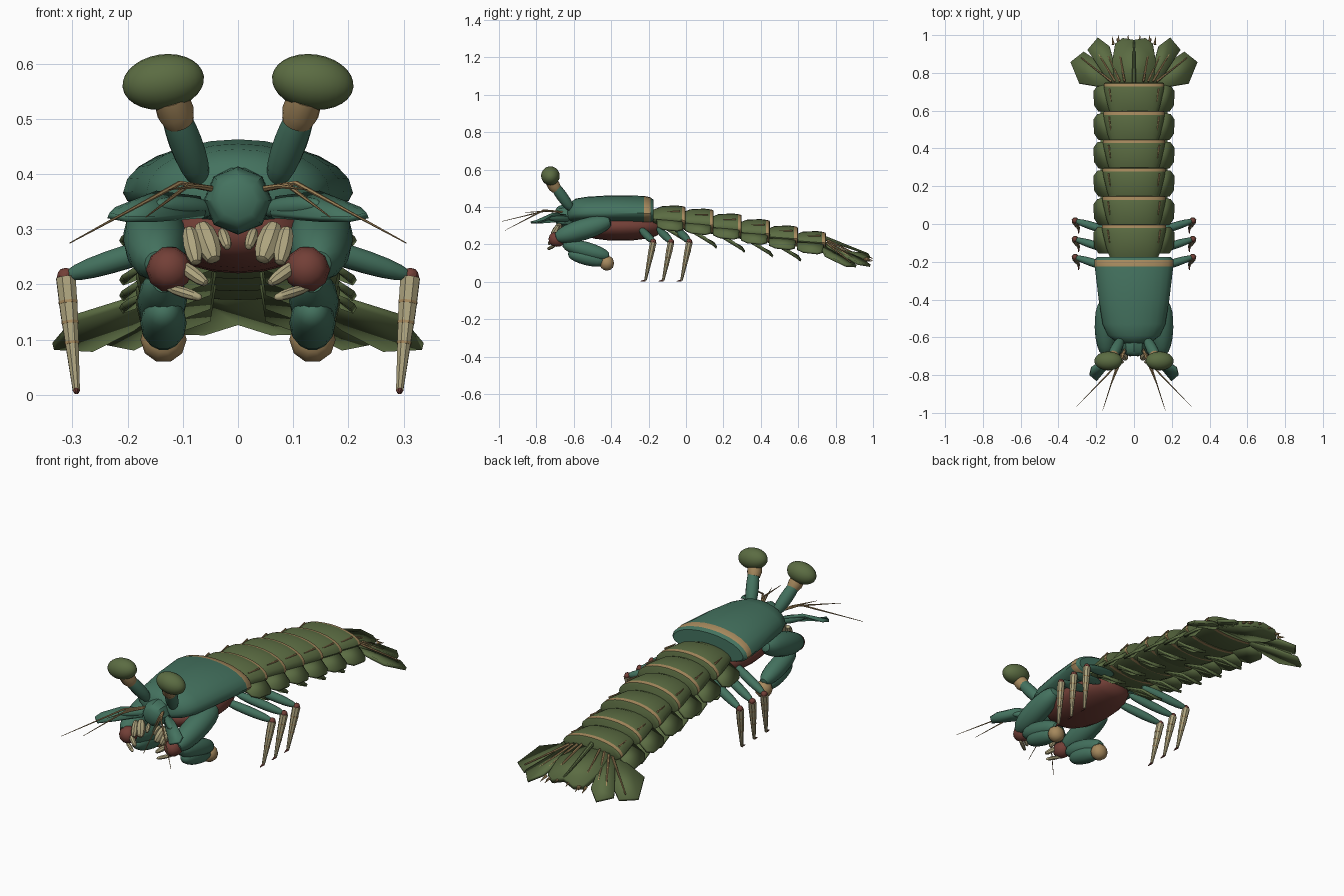
import bpy
import bmesh
from math import pi, sin, cos, radians
from mathutils import Vector

if "Cube" in bpy.data.objects:
    bpy.data.objects.remove(bpy.data.objects["Cube"])


def material(name, rgb):
    m = bpy.data.materials.new(name)
    m.diffuse_color = (*rgb, 1)
    m.use_nodes = True
    m.node_tree.nodes["Principled BSDF"].inputs["Base Color"].default_value = (*rgb, 1)
    return m


TEAL = material("teal shell", (0.058, 0.17, 0.115))
OLIVE = material("olive shell", (0.105, 0.15, 0.055))
TAN = material("tan trim", (0.38, 0.25, 0.11))
CREAM = material("cream limb", (0.42, 0.37, 0.21))
RED = material("brick red", (0.17, 0.05, 0.038))


def finish(bm, name, *mats):
    bmesh.ops.remove_doubles(bm, verts=bm.verts, dist=0.0003)
    bmesh.ops.recalc_face_normals(bm, faces=bm.faces)
    me = bpy.data.meshes.new(name)
    bm.to_mesh(me)
    bm.free()
    for m in mats:
        me.materials.append(m)
    me.shade_smooth()
    me.set_sharp_from_angle(angle=radians(38))
    ob = bpy.data.objects.new(name, me)
    bpy.context.collection.objects.link(ob)
    return ob


def skin(bm, rings):
    """Bridge successive rings of points and cap both ends."""
    loops = [[bm.verts.new(p) for p in ring] for ring in rings]
    n = len(loops[0])
    for a, b in zip(loops, loops[1:]):
        for i in range(n):
            j = (i + 1) % n
            bm.faces.new((a[i], a[j], b[j], b[i]))
    bm.faces.new(loops[0])
    bm.faces.new(loops[-1])


def tube(name, points, radii, mat, sides=10):
    """Round section swept through points with a radius at each."""
    pts = [Vector(p) for p in points]
    bm = bmesh.new()
    rings = []
    for k, (p, r) in enumerate(zip(pts, radii)):
        d = pts[min(k + 1, len(pts) - 1)] - pts[max(k - 1, 0)]
        q = d.to_track_quat('Z', 'Y')
        rings.append([p + q @ Vector((r * cos(2 * pi * i / sides), r * sin(2 * pi * i / sides), 0))
                      for i in range(sides)])
    skin(bm, rings)
    return finish(bm, name, mat)


def pod(name, p, q, r, mat, fat=1.0, sides=14, steps=10):
    """Ellipsoid stretched from p to q; fat below 1 makes it blunter."""
    p, q = Vector(p), Vector(q)
    a = [pi * k / steps for k in range(steps + 1)]
    return tube(name, [p.lerp(q, (1 - cos(t)) / 2) for t in a],
                [r * max(sin(t), 0) ** fat + 1e-5 for t in a], mat, sides)


def shell(name, sections, waist, mat, band, band_mat, sides=24):
    """Domed body part from (y, half width, top, bottom) sections, with a coloured band in y."""
    bm = bmesh.new()
    rings = []
    for y, w, top, bot in sections:
        mid = bot + (top - bot) * waist
        ring = []
        for i in range(sides):
            c, s = cos(2 * pi * i / sides), sin(2 * pi * i / sides)
            ring.append((w * c, y, mid + s * ((top - mid) if s > 0 else (mid - bot))))
        rings.append(ring)
    skin(bm, rings)
    for f in bm.faces:
        if band[0] < f.calc_center_median().y < band[1] and abs(f.normal.y) < 0.99:
            f.material_index = 1
    return finish(bm, name, mat, band_mat)


def plate(name, pts, mat, thick=0.01):
    bm = bmesh.new()
    bm.faces.new([bm.verts.new(p) for p in pts])
    ob = finish(bm, name, mat)
    mod = ob.modifiers.new("thickness", 'SOLIDIFY')
    mod.thickness = thick
    mod.offset = 0
    return ob


# Carapace and belly
shell("carapace", [(-.635, .05, .40, .33), (-.62, .10, .425, .322), (-.59, .14, .445, .316),
                   (-.53, .166, .455, .312), (-.4, .187, .463, .31), (-.225, .208, .46, .31),
                   (-.19, .208, .452, .312), (-.175, .195, .44, .32)],
      .38, TEAL, (-.224, -.191), TAN)
belly = pod("belly", (0, -.58, .295), (0, -.12, .295), .15, RED, .7, 20)
for v in belly.data.vertices:
    v.co.z = .295 + (v.co.z - .295) * .5

# Abdomen: overlapping cups with tan rear bands
tops = [.405, .388, .362, .332, .298, .268]
bottoms = [.28, .258, .235, .21, .188, .172]
segments = []
for i, (top, bot) in enumerate(zip(tops, bottoms)):
    y1 = -.002 + .15 * i
    y0 = y1 - .175
    w = .17 - .002 * i
    segments.append((y0, y1, w, top, bot))
    shell(f"abdomen_segment_{i + 1}",
          [(y0, w * .75, top - .02, bot + .025), (y0 + .05, w * .86, top, bot + .012),
           (y1 - .05, w * .97, top + .004, bot), (y1 - .02, w, top, bot),
           (y1 - .003, w, top - .004, bot), (y1, w * .96, top - .01, bot + .006)],
          .4, OLIVE, (y1 - .02, y1 - .003), TAN)

# Head
head = pod("head", (0, -.58, .352), (0, -.70, .352), .062, TEAL, .5, 8)
pod("neck", (0, -.55, .36), (0, -.67, .35), .06, TEAL, .6)


def fan_z(x, y, lift=0):
    return .215 - .38 * (y - .74) - .25 * abs(x) + lift


for s, side in ((1, "left"), (-1, "right")):
    def P(x, y, z):
        return (s * x, y, z)

    # Stalked eyes
    pod(f"{side}_eyestalk", P(.068, -.61, .385), P(.122, -.715, .53), .03, TEAL, .6)
    tube(f"{side}_eye_collar", [P(.107, -.692, .495), P(.113, -.705, .512), P(.122, -.722, .54)],
         [.028, .034, .032], TAN, 14)
    pod(f"{side}_eye", P(.209, -.725, .556), P(.062, -.725, .578), .05, OLIVE, 1, 20, 14)

    # Antennal scales and antennae
    plate(f"{side}_antenna_scale",
          [P(.07, -.64, .355), P(.15, -.71, .365), P(.225, -.76, .335), P(.235, -.80, .325),
           P(.20, -.83, .318), P(.15, -.77, .318), P(.06, -.67, .325)], TEAL, .012)
    pod(f"{side}_antenna_base", P(.04, -.62, .335), P(.15, -.74, .345), .02, TEAL)
    for k, (joint, tip) in enumerate((((.105, -.76, .384), (.305, -.968, .275)),
                                      ((.09, -.75, .38), (.167, -.99, .322)),
                                      ((.075, -.74, .378), (.125, -.86, .372)))):
        tube(f"{side}_antenna_{k + 1}", [P(.04, -.65, .372), P(*joint), P(*tip)],
             [.006, .0045, .001], TAN, 6)

    # Folded striking arm
    pod(f"{side}_arm_upper", P(.155, -.40, .325), P(.145, -.70, .235), .058, TEAL, .75)
    pod(f"{side}_arm_elbow", P(.125, -.735, .23), P(.125, -.645, .225), .042, RED, .8, 10, 6)
    pod(f"{side}_arm_forearm", P(.135, -.66, .205), P(.14, -.41, .135), .045, TEAL, .75)
    pod(f"{side}_arm_club", P(.135, -.63, .155), P(.135, -.43, .105), .042, TEAL, .75)
    pod(f"{side}_arm_heel", P(.135, -.46, .10), P(.135, -.385, .10), .042, TAN, .8, 10, 6)

    # Mouth limbs
    for k, (a, b, r) in enumerate((((.068, -.67, .312), (.042, -.715, .24), .022),
                                   ((.09, -.68, .305), (.075, -.72, .235), .017),
                                   ((.11, -.70, .24), (.055, -.735, .20), .013),
                                   ((.13, -.70, .195), (.065, -.74, .175), .010),
                                   ((.03, -.66, .30), (.018, -.70, .265), .011))):
        pod(f"{side}_mouth_limb_{k + 1}", P(*a), P(*b), r, CREAM, .8, 8, 6)

    # Walking legs
    for k, y in enumerate((-.175, -.08, .018)):
        n = f"{side}_leg_{k + 1}"
        pod(n + "_thigh", P(.09, y - .07, .285), P(.312, y, .215), .022, TEAL, .7, 10)
        pod(n + "_knee", P(.312, y, .198), P(.312, y, .23), .016, RED, .8, 8, 6)
        top, foot = Vector(P(.312, y, .212)), Vector(P(.293, y - .042, .008))
        tube(n + "_shin", [top, top.lerp(foot, .3), foot], [.019, .017, .007], CREAM, 8)
        for t in (.22, .4, .58):
            c, d = top.lerp(foot, t), (foot - top) * .012
            tube(n + "_ring", [c - d, c + d], [.021 - .012 * t] * 2, TAN, 8)
        tube(n + "_toe", [foot, foot + Vector((0, -.026, -.005))], [.007, .002], RED, 6)

    # Side flaps, ridges and swimming paddles of the abdomen
    for i, (y0, y1, w, top, bot) in enumerate(segments):
        zc = (top + bot) / 2 - .01
        plate(f"{side}_flap_{i + 1}",
              [P(w * .75, y0 + .02, zc), P(.185, y0 + .022, zc - .035), P(.208, y0 + .055, zc - .05),
               P(.212, y1 - .045, zc - .058), P(.19, y1 - .015, zc - .05), P(w * .85, y1 - .012, zc)],
              OLIVE, .012)
        ridge = top - (top - zc) * .38
        tube(f"{side}_ridge_{i + 1}", [P(w * .76, y1 - .10, ridge), P(w * .82, y1 - .03, ridge)],
             [.002, .005], TAN, 6)
        if i < 5:
            plate(f"{side}_paddle_{i + 1}",
                  [P(.04, y0 + .06, bot + .01), P(.13, y0 + .06, bot + .01),
                   P(.185, y1 - .05, bot - .02), P(.175, y1, bot - .06),
                   P(.12, y1 + .016, bot - .075), P(.05, y1, bot - .05)], OLIVE, .012)

    # Tail fan
    for part, outline, lift in (
            ("outer_fin", [(.09, .72), (.20, .73), (.29, .745), (.335, .855), (.265, .91), (.19, .86)], 0),
            ("middle_fin", [(.07, .73), (.14, .76), (.245, .92), (.19, .985), (.13, .94)], .012)):
        plate(f"{side}_{part}", [P(x, y, fan_z(x, y, lift)) for x, y in outline], OLIVE, .014)
    for k, (x0, x1, y1) in enumerate(((.10, .205, .93), (.075, .15, .92), (.05, .09, .98), (.12, .28, .88))):
        tube(f"{side}_fan_rib_{k + 1}", [P(x0, .755, fan_z(x0, .755, .026)),
                                         P(x1, y1, fan_z(x1, y1, .014))], [.006, .003], TAN, 6)
    for k, x in enumerate((.03, .08, .11)):
        y = .97 - .3 * max(x - .08, 0)
        tube(f"{side}_tail_tooth_{k + 1}", [P(x, y - .01, fan_z(x, y, .02)),
                                            P(x * 1.05, y + .03, fan_z(x, y + .03, .016))],
             [.008, .001], TAN, 6)

# Tail plate
half = [(.10, .72), (.115, .86), (.10, .95), (.06, .98)]
outline = half + [(0, .97)] + [(-x, y) for x, y in reversed(half)]
plate("tail_plate", [(x, y, fan_z(x, y, .012)) for x, y in outline], OLIVE, .028)
tube("tail_keel", [(0, .73, fan_z(0, .73, .02)), (0, .97, fan_z(0, .97, .022))], [.012, .005], OLIVE, 8)
